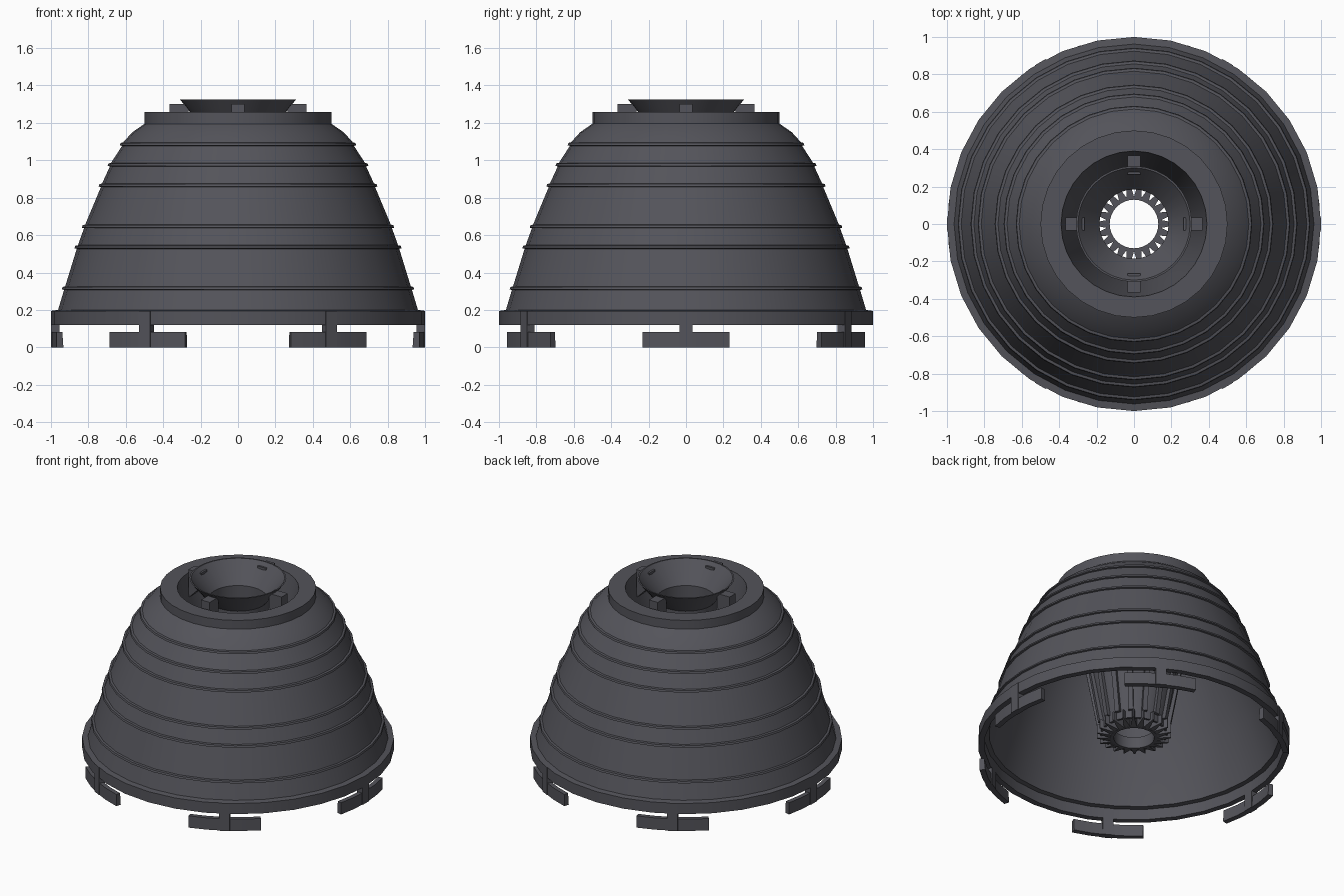
import bpy, bmesh, math
from mathutils import Matrix

SEGMENTS = 32

old = bpy.data.objects.get("Cube")
if old:
    bpy.data.objects.remove(old, do_unlink=True)

charcoal = bpy.data.materials.new("charcoal_grey")
charcoal.use_nodes = True
COLOUR = (0.088, 0.088, 0.103, 1)
charcoal.diffuse_color = COLOUR
charcoal.node_tree.nodes["Principled BSDF"].inputs["Base Color"].default_value = COLOUR


def finish(name, bm):
    bmesh.ops.recalc_face_normals(bm, faces=bm.faces)
    mesh = bpy.data.meshes.new(name)
    bm.to_mesh(mesh)
    bm.free()
    mesh.materials.append(charcoal)
    obj = bpy.data.objects.new(name, mesh)
    bpy.context.collection.objects.link(obj)
    bpy.ops.object.select_all(action="DESELECT")
    obj.select_set(True)
    bpy.context.view_layer.objects.active = obj
    bpy.ops.object.shade_smooth_by_angle(angle=math.radians(30))
    return obj


def lathe(bm, profile, start=0, sweep=math.tau, steps=SEGMENTS):
    """Turn a closed (radius, z) outline about z, capping partial sweeps."""
    full = sweep == math.tau
    rings = []
    for i in range(steps if full else steps + 1):
        a = start + sweep * i / steps
        rings.append([bm.verts.new((r * math.cos(a), r * math.sin(a), z)) for r, z in profile])
    n = len(profile)
    for i in range(steps):
        a, b = rings[i], rings[(i + 1) % len(rings)]
        for j in range(n):
            k = (j + 1) % n
            bm.faces.new((a[j], b[j], b[k], a[k]))
    if not full:
        bm.faces.new(rings[0])
        bm.faces.new(rings[-1])


def radial_block(bm, outline, half_in, half_out, angle):
    """Block with a 4-point (radius, z) outline: inner, outer, outer, inner."""
    halves = (half_in, half_out, half_out, half_in)
    sides = [[bm.verts.new((r, s * h, z)) for (r, z), h in zip(outline, halves)] for s in (-1, 1)]
    a, b = sides
    bm.faces.new(a)
    bm.faces.new(b)
    for j in range(4):
        k = (j + 1) % 4
        bm.faces.new((a[j], a[k], b[k], b[j]))
    bmesh.ops.rotate(bm, verts=a + b, cent=(0, 0, 0), matrix=Matrix.Rotation(angle, 3, "Z"))


def block_ring(name, outline, half_in, half_out, count):
    bm = bmesh.new()
    for i in range(count):
        radial_block(bm, outline, half_in, half_out, math.tau * i / count)
    return finish(name, bm)


def turned(name, profile):
    bm = bmesh.new()
    lathe(bm, profile)
    return finish(name, bm)


# Hollow dome: bottom rim, raised bands, rounded shoulder and collar
outer = [(1.0, 0.12), (1.0, 0.195), (0.962, 0.2)]
bands = [(0.93, 0.315), (0.862, 0.535), (0.823, 0.645), (0.733, 0.865), (0.685, 0.975), (0.62, 1.085)]
for r, z in bands:
    outer += [(r, z - 0.008), (r + 0.012, z - 0.005), (r + 0.008, z + 0.008), (r - 0.006, z + 0.011)]
outer += [(0.565, 1.15), (0.5, 1.195), (0.5, 1.257), (0.39, 1.257)]
inner = [(0.39, 1.22), (0.46, 1.19), (0.54, 1.13)]
inner += [(r - 0.03, z) for r, z in reversed(bands)]
inner += [(0.93, 0.2), (0.96, 0.195), (0.96, 0.12)]
turned("dome_shell", outer + inner)

# Tapered inner column hanging from the collar
turned("inner_column", [(0.405, 1.255), (0.39, 1.255), (0.2, 0.27), (0.2, 0.2), (0.215, 0.2), (0.215, 0.27)])
block_ring("column_ribs", [(0.205, 0.25), (0.235, 0.25), (0.405, 1.2), (0.385, 1.2)], 0.016, 0.016, 16)

# Toothed ring at the foot of the column
turned("gear_ring", [(0.13, 0.17), (0.15, 0.17), (0.15, 0.25), (0.13, 0.25)])
block_ring("gear_teeth", [(0.145, 0.17), (0.24, 0.19), (0.24, 0.25), (0.145, 0.25)], 0.021, 0.004, 22)

# Funnel in the top opening with four supports
turned("top_funnel", [(0.31, 1.325), (0.195, 1.18), (0.195, 1.1), (0.185, 1.1), (0.185, 1.185), (0.3, 1.325)])
block_ring("funnel_supports", [(0.265, 1.2), (0.365, 1.1), (0.365, 1.3), (0.265, 1.3)], 0.034, 0.034, 4)

# Six feet below the rim: upright stem and curved pad
block_ring("foot_stems", [(0.955, 0.0), (1.0, 0.0), (1.0, 0.195), (0.955, 0.195)], 0.034, 0.034, 6)
bm = bmesh.new()
half = math.radians(13.5)
for i in range(6):
    lathe(bm, [(0.96, 0), (0.997, 0), (0.997, 0.083), (0.966, 0.083)], math.tau * i / 6 - half, 2 * half, 4)
finish("foot_pads", bm)
